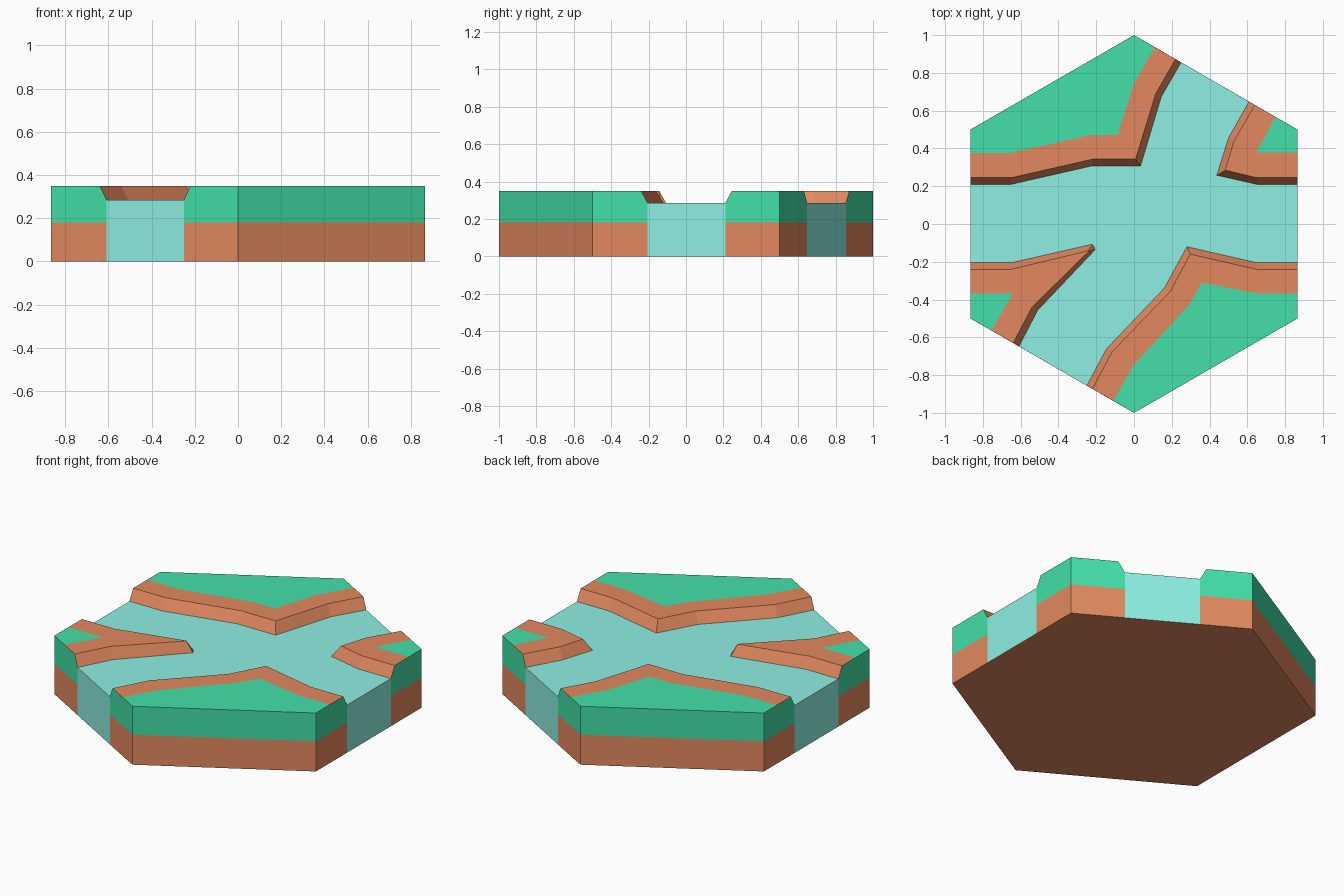
import bpy, bmesh
from mathutils import Vector

if "Cube" in bpy.data.objects:
    bpy.data.objects.remove(bpy.data.objects["Cube"])

Z_DIRT, Z_WATER, Z_TOP = 0.18, 0.285, 0.35
X = 0.866
HEX = [(0, 1), (-X, 0.5), (-X, -0.5), (0, -1), (X, -0.5), (X, 0.5)]


def material(name, rgb):
    m = bpy.data.materials.new(name)
    lin = [((c / 255 + 0.055) / 1.055) ** 2.4 for c in rgb]
    m.diffuse_color = (*lin, 1)
    m.use_nodes = True
    m.node_tree.nodes["Principled BSDF"].inputs["Base Color"].default_value = m.diffuse_color
    return m


MATS = [material("grass", (66, 224, 168)),
        material("dirt", (227, 137, 95)),
        material("water", (141, 240, 227))]
GRASS, DIRT, WATER = 0, 1, 2


def build(name, faces):
    """faces: list of (points, material slot); slopes and tops face up, walls face out."""
    bm = bmesh.new()
    for pts, slot in faces:
        f = bm.faces.new([bm.verts.new(p) for p in pts])
        f.material_index = slot
        f.normal_update()
        n = f.normal
        up = n.z if abs(n.z) > 0.1 else n.dot(Vector((*f.calc_center_median().xy, 0)))
        if min(p[2] for p in pts) == max(p[2] for p in pts) == 0:
            up = -n.z
        if up < 0:
            f.normal_flip()
    bmesh.ops.remove_doubles(bm, verts=bm.verts, dist=1e-5)
    me = bpy.data.meshes.new(name)
    bm.to_mesh(me)
    bm.free()
    for m in MATS:
        me.materials.append(m)
    bpy.context.collection.objects.link(bpy.data.objects.new(name, me))


def at(path, z):
    return [(x, y, z) for x, y in path]


def strip(a, b, slot):
    return [([a[i], a[i + 1], b[i + 1], b[i]], slot) for i in range(len(a) - 1)]


def land(name, shore, rim, turf, corners):
    """Bank from shore up to rim, dirt band from rim to turf, outer walls round the corners."""
    faces = strip(at(shore, Z_WATER), at(rim, Z_TOP), DIRT)
    faces.append((at(rim + turf[::-1], Z_TOP), DIRT))
    faces.append((at(turf + corners, Z_TOP), GRASS))
    low = [shore[-1]] + corners + [shore[0]]
    high = [rim[-1]] + corners + [rim[0]]
    faces += strip(at(low, 0), at(low, Z_DIRT), DIRT)
    faces += strip(at(low, Z_DIRT), at(low, Z_WATER), GRASS)
    faces += strip(at(low, Z_WATER), at(high, Z_TOP), GRASS)
    build(name, faces)


# Shorelines at water level
back_left = [(-X, .21), (-.65, .21), (-.22, .308), (.035, .308), (.145, .675), (.25, .856)]
back_right = [(.609, .648), (.50, .455), (.438, .258), (.65, .21), (X, .21)]
front_left = [(-X, -.205), (-.65, -.205), (-.22, -.107), (-.205, -.135), (-.51, -.457), (-.609, -.648)]
front_right = [(-.25, -.856), (-.145, -.66), (.16, -.34), (.28, -.12), (.65, -.205), (X, -.205)]

# Land pieces
land("back_left_land", back_left,
     [(-X, .245), (-.65, .245), (-.22, .343), (.008, .343), (.115, .69), (.22, .873)],
     [(-X, .377), (-.65, .377), (-.225, .472), (-.087, .472), (0, .745), (.11, .936)],
     [HEX[0], HEX[1]])
land("back_right_land", back_right,
     [(.64, .63), (.53, .44), (.483, .285), (.65, .245), (X, .245)],
     [(.75, .567), (.645, .378), (X, .378)],
     [HEX[5]])
land("front_left_land", front_left,
     [(-X, -.24), (-.65, -.24), (-.243, -.142), (-.24, -.145), (-.54, -.44), (-.64, -.63)],
     [(-X, -.367), (-.64, -.367), (-.755, -.564)],
     [HEX[2]])
land("front_right_land", front_right,
     [(-.22, -.873), (-.115, -.675), (.19, -.36), (.298, -.16), (.65, -.24), (X, -.24)],
     [(-.11, -.936), (0, -.745), (.29, -.43), (.36, -.31), (.65, -.367), (X, -.367)],
     [HEX[4], HEX[3]])

# River surface with an end wall at each of the four openings
banks = [back_left, back_right, front_right[::-1], front_left[::-1]]
river = [(at(sum(banks, []), Z_WATER), WATER)]
for a, b in zip(banks, banks[1:] + banks[:1]):
    end = [a[-1], b[0]]
    river += strip(at(end, 0), at(end, Z_WATER), WATER)
build("river", river)

# Underside
build("tile_base", [(at(HEX, 0), DIRT)])
